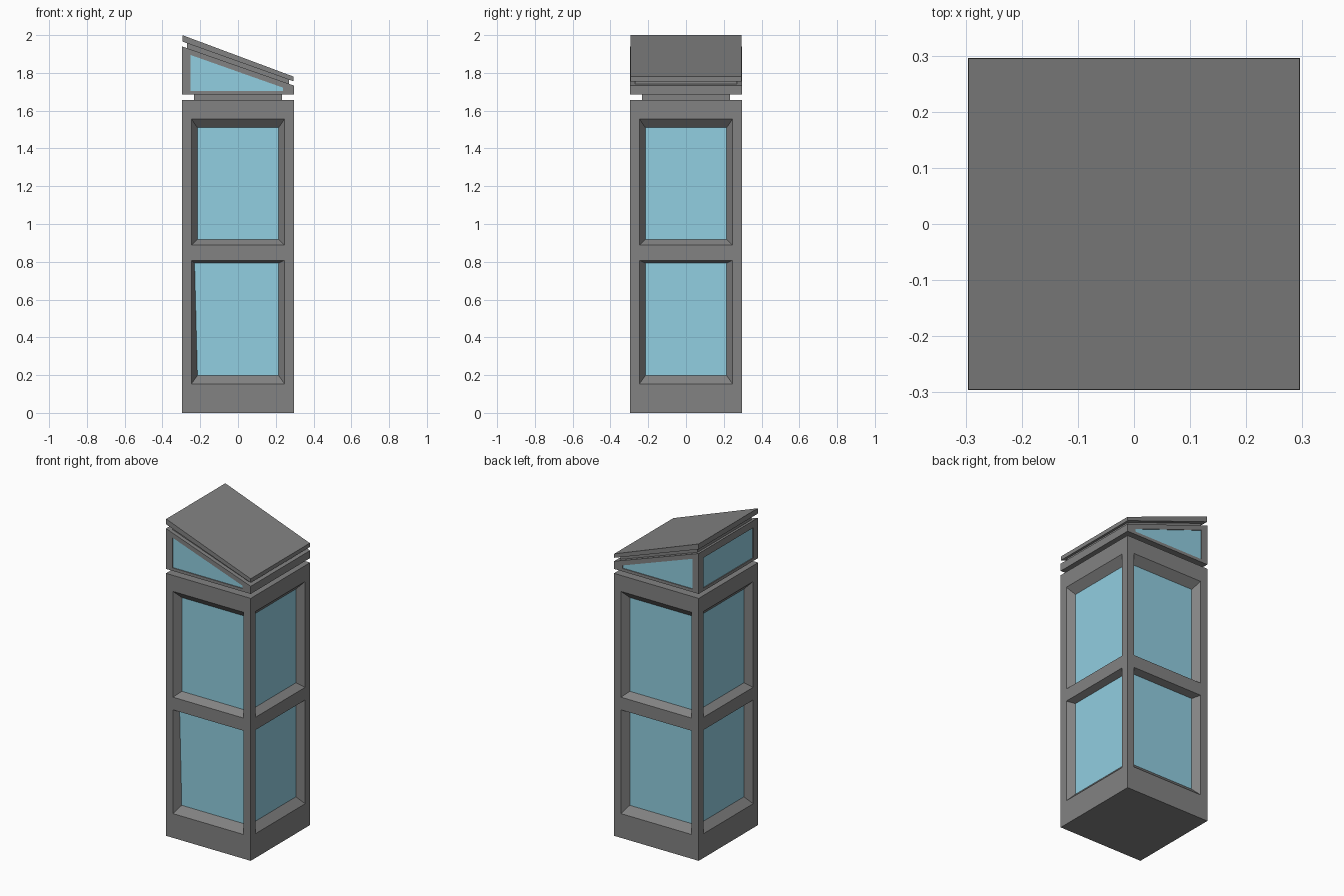
import bpy, bmesh, math
from mathutils import Matrix, Vector

if "Cube" in bpy.data.objects:
    bpy.data.objects.remove(bpy.data.objects["Cube"])

W = 0.296          # half width of the tower
NECK = 0.233       # half width of the recessed neck

glass = bpy.data.materials.new("glass_blue")
glass.diffuse_color = (0.285, 0.62, 0.75, 1)
glass.use_nodes = True
glass.node_tree.nodes["Principled BSDF"].inputs["Base Color"].default_value = glass.diffuse_color
metal = bpy.data.materials.new("dark_grey")
metal.diffuse_color = (0.225, 0.225, 0.225, 1)
metal.use_nodes = True
metal.node_tree.nodes["Principled BSDF"].inputs["Base Color"].default_value = metal.diffuse_color


def make_object(name, bm, mat=metal):
    bmesh.ops.remove_doubles(bm, verts=bm.verts, dist=1e-5)
    me = bpy.data.meshes.new(name)
    bm.to_mesh(me)
    bm.free()
    me.materials.append(mat)
    ob = bpy.data.objects.new(name, me)
    bpy.context.collection.objects.link(ob)
    return ob


def rect(u, z0, z1):
    return [(-u, z0), (u, z0), (u, z1), (-u, z1)]


def flip(loop):
    return [(-u, z) for u, z in reversed(loop)]


def face(bm, pts):
    bm.faces.new([bm.verts.new(p) for p in pts])


def window(frame, panes, side, outer, hole, inner, depth):
    """Wall with a recessed window; side counts quarter turns from the front."""
    rot = Matrix.Rotation(side * math.pi / 2, 3, 'Z')

    def place(loop, d):
        return [rot @ Vector((u, -W + d, z)) for u, z in loop]

    a, b, c = place(outer, 0), place(hole, 0), place(inner, depth)
    for p, q in ((a, b), (b, c)):
        for i in range(4):
            j = (i + 1) % 4
            face(frame, (p[i], p[j], q[j], q[i]))
    face(panes, c)


def prism(name, profile, half):
    """Side profile in x and z, extruded across y."""
    bm = bmesh.new()
    f = bm.faces.new([bm.verts.new((x, -half, z)) for x, z in profile])
    r = bmesh.ops.extrude_face_region(bm, geom=[f])
    bmesh.ops.translate(bm, vec=(0, 2 * half, 0),
                        verts=[v for v in r['geom'] if isinstance(v, bmesh.types.BMVert)])
    bmesh.ops.recalc_face_normals(bm, faces=bm.faces)
    return make_object(name, bm)


# Tower body: two stacked windows on each of four sides
body, panes = bmesh.new(), bmesh.new()
for side in range(4):
    low = rect(0.215, 0.198, 0.793)
    if side == 0:
        low[3] = (-0.23, 0.793)      # front lower pane leans slightly
    window(body, panes, side, rect(W, 0, 0.85), rect(0.247, 0.153, 0.808), low, 0.042)
    window(body, panes, side, rect(W, 0.85, 1.657), rect(0.247, 0.888, 1.556),
           rect(0.215, 0.918, 1.51), 0.042)
face(body, [(-W, W, 0), (W, W, 0), (W, -W, 0), (-W, -W, 0)])
face(body, [(-W, -W, 1.657), (W, -W, 1.657), (W, W, 1.657), (-W, W, 1.657)])
make_object("tower_body", body)
make_object("tower_glass", panes, glass)

# Neck between the body and the head
prism("lower_neck", rect(NECK, 1.655, 1.69), NECK)

# Sloped head: wedge windows front and back, square window on the high side
Z0, HI, LO = 1.685, 1.94, 1.733
head, panes = bmesh.new(), bmesh.new()
outer = [(-W, Z0), (W, Z0), (W, LO), (-W, HI)]
hole = [(-0.252, 1.704), (0.238, 1.704), (0.238, 1.722), (-0.252, 1.895)]
square = rect(0.25, 1.704, 1.895)
window(head, panes, 0, outer, hole, hole, 0.005)
window(head, panes, 2, flip(outer), flip(hole), flip(hole), 0.005)
window(head, panes, 3, rect(W, Z0, HI), square, square, 0.005)
face(head, [(W, -W, Z0), (W, W, Z0), (W, W, LO), (W, -W, LO)])
face(head, [(-W, -W, HI), (W, -W, LO), (W, W, LO), (-W, W, HI)])
face(head, [(-W, W, Z0), (W, W, Z0), (W, -W, Z0), (-W, -W, Z0)])
make_object("lamp_head", head)
make_object("lamp_glass", panes, glass)

# Inset strip under the roof, parallel to the slope, and the roof slab
prism("upper_neck", [(-0.27, 1.93), (0.27, 1.733), (0.27, 1.767), (-0.27, 1.965)], 0.27)
R = 0.295
prism("roof_slab", [(-R, 1.966), (R, 1.755), (R, 1.78), (-R, 2.0)], R)
